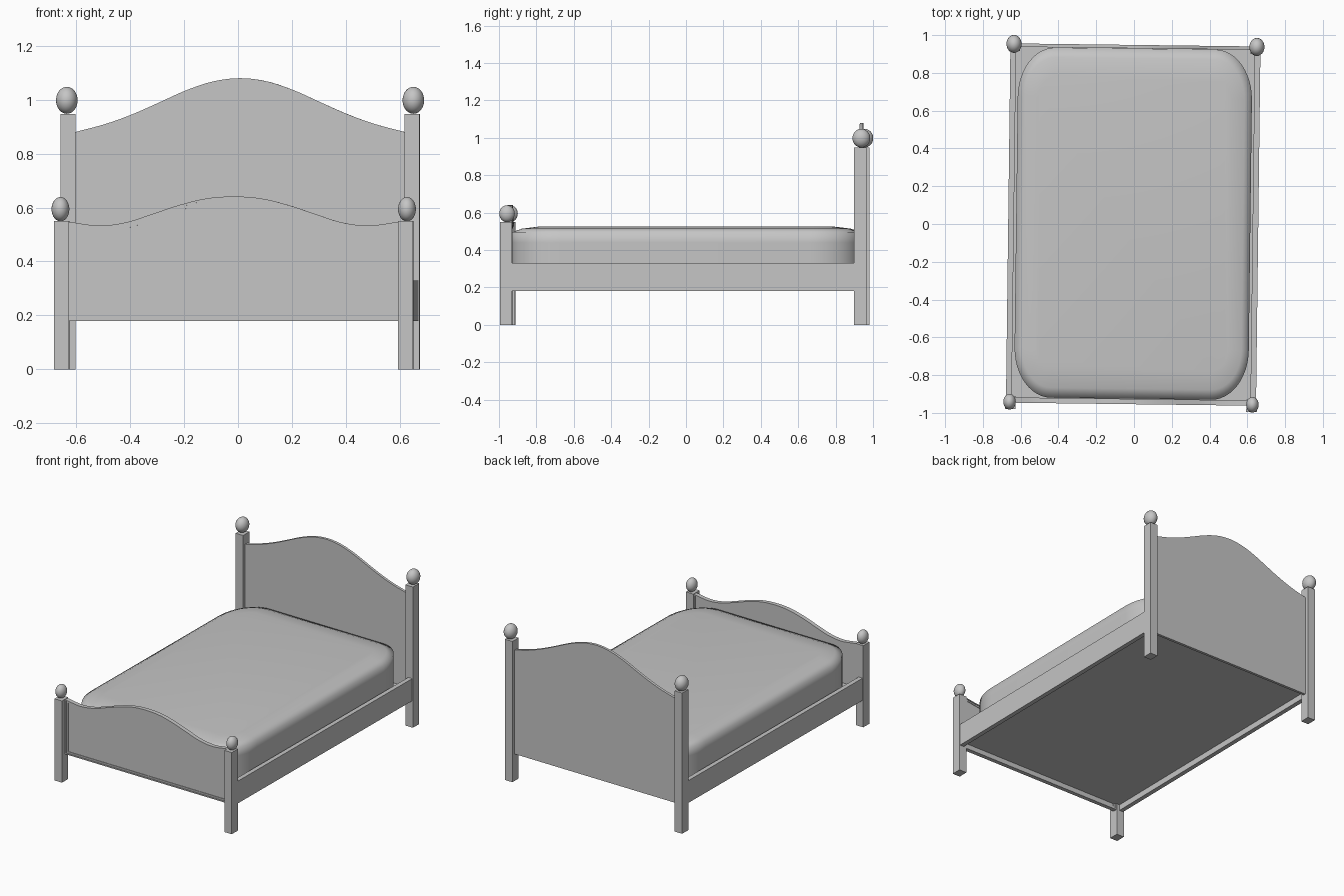
import bpy, bmesh, math
from mathutils import Matrix, Vector

if "Cube" in bpy.data.objects:
    bpy.data.objects.remove(bpy.data.objects["Cube"])

grey = bpy.data.materials.new("plain grey")
grey.use_nodes = True
COLOUR = (0.56, 0.56, 0.56, 1)
grey.diffuse_color = COLOUR
grey.node_tree.nodes["Principled BSDF"].inputs["Base Color"].default_value = COLOUR

# The whole bed stands turned very slightly about z
PLACE = Matrix.Translation((-0.004, 0.002, 0)) @ Matrix.Rotation(-0.0125, 4, 'Z')


def finish(bm, name, smooth=None):
    bmesh.ops.recalc_face_normals(bm, faces=bm.faces)
    mesh = bpy.data.meshes.new(name)
    bm.to_mesh(mesh)
    bm.free()
    mesh.materials.append(grey)
    obj = bpy.data.objects.new(name, mesh)
    bpy.context.collection.objects.link(obj)
    obj.matrix_world = PLACE
    if smooth:
        bpy.ops.object.select_all(action='DESELECT')
        obj.select_set(True)
        bpy.context.view_layer.objects.active = obj
        bpy.ops.object.shade_smooth_by_angle(angle=math.radians(smooth))
    return obj


def box(name, low, high):
    low, high = Vector(low), Vector(high)
    bm = bmesh.new()
    bmesh.ops.create_cube(bm, size=1, matrix=Matrix.Translation((low + high) / 2)
                          @ Matrix.Diagonal((*(high - low), 1)))
    return finish(bm, name)


def ball(name, centre, radii):
    bm = bmesh.new()
    bmesh.ops.create_uvsphere(bm, u_segments=32, v_segments=20, radius=1,
                              matrix=Matrix.Translation(centre) @ Matrix.Diagonal((*radii, 1)))
    return finish(bm, name, 60)


def crest(points, steps=5):
    """Smooth mirrored top edge through (x, z) points given from the middle out."""
    pts = [(-x, z) for x, z in reversed(points[1:])] + points
    out = []
    for i in range(len(pts) - 1):
        a, b = Vector(pts[i]), Vector(pts[i + 1])
        before = Vector(pts[i - 1]) if i else a * 2 - b
        after = Vector(pts[i + 2]) if i + 2 < len(pts) else b * 2 - a
        for s in range(steps):
            t = s / steps
            out.append((2 * a + (b - before) * t + (2 * before - 5 * a + 4 * b - after) * t**2
                        + (3 * a - before - 3 * b + after) * t**3) / 2)
    return out + [Vector(pts[-1])]


def outline(top, bottom, inset):
    """Closed board outline pulled inward by inset."""
    limit = top[-1].x
    ring = [Vector((p.x * (1 - inset / limit), p.y - inset)) for p in top]
    return ring + [Vector((limit - inset, bottom + inset)), Vector((inset - limit, bottom + inset))]


def board(name, top, bottom, middle, layers):
    """Board with stepped faces: layers are (inset, half thickness)."""
    bm = bmesh.new()
    previous = []
    for side in (-1, 1):
        rings = [[bm.verts.new((p.x, middle + side * half, p.y))
                  for p in outline(top, bottom, inset)] for inset, half in layers]
        n = len(rings[0])
        pairs = list(zip(rings, rings[1:]))
        if previous:
            pairs.append((previous, rings[0]))
        for a, b in pairs:
            for i in range(n):
                bm.faces.new((a[i], a[(i + 1) % n], b[(i + 1) % n], b[i]))
        bm.faces.new(rings[-1])
        previous = rings[0]
    return finish(bm, name, 25)


# Posts, finials and side rails
for side, label in ((1, "left"), (-1, "right")):
    for end, y, height in (("head", 0.9385, 0.948), ("foot", -0.956, 0.55)):
        x = side * 0.6385
        box(f"{end}_post_{label}", (x - 0.028, y - 0.033, 0), (x + 0.028, y + 0.033, height))
    ball(f"head_finial_{label}", (side * 0.643, 0.9435, 0.998), (0.04, 0.0475, 0.05))
    ball(f"foot_finial_{label}", (side * 0.643, -0.951, 0.594), (0.033, 0.0415, 0.045))
    a, b = sorted((side * 0.632, side * 0.662))
    box(f"side_rail_{label}", (a, -0.93, 0.18), (b, 0.91, 0.33))

# Headboard with a bell crest
head_top = crest([(0, 1.08), (0.1, 1.068), (0.2, 1.035), (0.3, 0.99),
                  (0.4, 0.946), (0.5, 0.91), (0.62, 0.878)])
board("headboard", head_top, 0.18, 0.937, [(0, 0.009)])

# Footboard with a stepped rim and recessed panel on both faces
foot_top = crest([(0, 0.641), (0.1, 0.634), (0.2, 0.61), (0.3, 0.577),
                  (0.4, 0.545), (0.5, 0.533), (0.611, 0.547)])
board("footboard", foot_top, 0.18, -0.942,
      [(0, 0.014), (0.008, 0.014), (0.008, 0.009), (0.019, 0.009), (0.019, 0.005)])

# Bed base set up between the rails
box("bed_base", (-0.634, -0.94, 0.22), (0.634, 0.935, 0.25))


# Mattress: rounded rectangles stacked into a soft-edged block
def mattress():
    bm = bmesh.new()
    rings = []
    for f, z in ((1, 0.25), (1, 0.44), (1, 0.495), (0.8, 0.514), (0.43, 0.526)):
        ring = []
        for corner, (sx, sy) in enumerate(((1, 1), (-1, 1), (-1, -1), (1, -1))):
            for k in range(13):
                t = math.pi / 2 * (corner + k / 12)
                ring.append(bm.verts.new((sx * 0.424 + 0.196 * f * math.cos(t),
                                          sy * 0.663 + 0.264 * f * math.sin(t), z)))
        rings.append(ring)
    n = len(rings[0])
    for a, b in zip(rings, rings[1:]):
        for i in range(n):
            bm.faces.new((a[i], a[(i + 1) % n], b[(i + 1) % n], b[i]))
    bm.faces.new(rings[0])
    bm.faces.new(rings[-1])
    finish(bm, "mattress", 85)


mattress()
